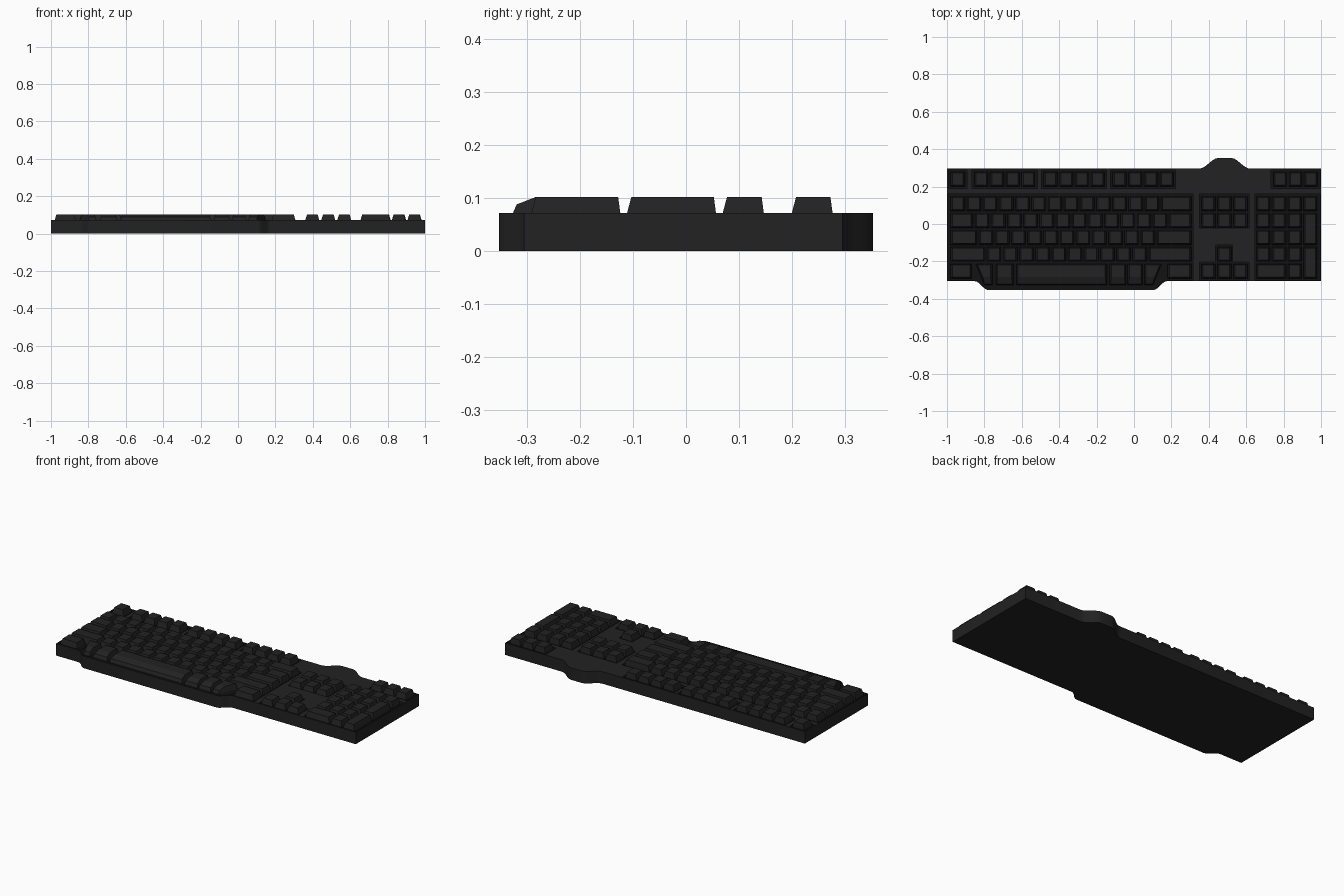
import bpy, bmesh, math

if "Cube" in bpy.data.objects:
    bpy.data.objects.remove(bpy.data.objects["Cube"])

BODY_TOP, FLOOR, KEY_TOP = 0.072, 0.048, 0.102
U = 0.0865            # key pitch
GAP = 0.011
ROW_TOP = [0.147 - 0.0904 * i for i in range(5)]
ROW_H = 0.0775


def material(name, v):
    m = bpy.data.materials.new(name)
    m.diffuse_color = (v, v, v, 1)
    m.use_nodes = True
    m.node_tree.nodes["Principled BSDF"].inputs["Base Color"].default_value = m.diffuse_color
    return m


CASE = material("charcoal case", 0.016)
WELL = material("black well", 0.006)
KEY = material("charcoal key", 0.016)


def finish(name, bm, mats):
    bmesh.ops.recalc_face_normals(bm, faces=bm.faces)
    me = bpy.data.meshes.new(name)
    bm.to_mesh(me)
    bm.free()
    for m in mats:
        me.materials.append(m)
    ob = bpy.data.objects.new(name, me)
    bpy.context.collection.objects.link(ob)
    return ob


def prism(bm, pts, z0, z1):
    lo = [bm.verts.new((x, y, z0)) for x, y in pts]
    hi = [bm.verts.new((x, y, z1)) for x, y in pts]
    n = len(pts)
    bm.faces.new(lo[::-1])
    bm.faces.new(hi)
    for i in range(n):
        j = (i + 1) % n
        bm.faces.new((lo[i], lo[j], hi[j], hi[i]))


def bulge(a, b, c, d, y0, y1, n=7):
    """S-curve from y0 out to y1 between a-b, and back between c-d."""
    s = lambda t: t * t * (3 - 2 * t)
    up = [(a + (b - a) * i / n, y0 + (y1 - y0) * s(i / n)) for i in range(n + 1)]
    dn = [(c + (d - c) * i / n, y1 + (y0 - y1) * s(i / n)) for i in range(n + 1)]
    return up + dn


def rect(x0, x1, y0, y1):
    return [(x0, y0), (x1, y0), (x1, y1), (x0, y1)]


# Case with front lip and rear bump
bm = bmesh.new()
outline = ([(-1, -0.306)] + bulge(-0.85, -0.78, 0.105, 0.175, -0.306, -0.353)
           + [(1, -0.306), (1, 0.296)]
           + bulge(0.35, 0.45, 0.52, 0.62, 0.296, 0.353)[::-1] + [(-1, 0.296)])
prism(bm, outline, 0, BODY_TOP)
case = finish("case", bm, [CASE, WELL])

# Wells sunk around each key group
F_GROUPS = [("escape_key", -0.98, 1, U), ("function_keys_left", -0.853, 4, 0.084),
            ("function_keys_middle", -0.483, 4, 0.084),
            ("function_keys_right", -0.114, 4, 0.084), ("media_keys", 0.745, 3, 0.0825)]
wells = [[(-0.995, -0.299)] + bulge(-0.842, -0.79, 0.115, 0.167, -0.299, -0.341)
         + [(0.316, -0.299), (0.316, 0.16), (-0.995, 0.16)],
         rect(0.351, 0.614, -0.022, 0.16),
         [(0.351, -0.299), (0.614, -0.299), (0.614, -0.204), (0.527, -0.204),
          (0.527, -0.113), (0.437, -0.113), (0.437, -0.204), (0.351, -0.204)],
         rect(0.647, 0.994, -0.299, 0.16)]
wells += [rect(x - 0.012, x + n * p - GAP + 0.012, 0.19, 0.288) for _, x, n, p in F_GROUPS]
bm = bmesh.new()
for w in wells:
    prism(bm, w, FLOOR, 0.2)
cutter = finish("well_cutter", bm, [WELL])
cutter.hide_render = True
mod = case.modifiers.new("wells", 'BOOLEAN')
mod.operation, mod.solver, mod.object = 'DIFFERENCE', 'EXACT', cutter
bpy.context.view_layer.objects.active = case
case.select_set(True)
bpy.ops.object.modifier_apply(modifier=mod.name)
for p in case.data.polygons:
    p.material_index = 1 if abs(p.center.z - FLOOR) < 0.002 and p.normal.z > 0.9 else 0
bpy.ops.object.shade_smooth_by_angle(angle=math.radians(30))
bpy.data.objects.remove(cutter)


def key(bm, x0, x1, y0, y1, lip=False, sl=0, sr=0):
    """Tapered keycap; lip keys have a sloping front, sl/sr skew the front corners."""
    i, zb = 0.009, BODY_TOP
    rings = [(FLOOR - 0.004, 0, y0, y1), (zb, 0, y0, y1)]
    if lip:
        rings += [(0.088, i * 0.55, y0 + 0.007, y1 - 0.002),
                  (KEY_TOP, i, y0 + 0.043, y1 - 0.004)]
    else:
        rings += [(KEY_TOP, i, y0 + 0.008, y1 - 0.004)]
    loops = []
    for z, d, a, b in rings:
        k = (y1 - a) / (y1 - y0)      # skew follows depth
        pts = [(x0 + d + sl * k, a), (x1 - d - sr * k, a), (x1 - d, b), (x0 + d, b)]
        loops.append([bm.verts.new((x, y, z)) for x, y in pts])
    bm.faces.new(loops[0][::-1])
    bm.faces.new(loops[-1])
    for lo, hi in zip(loops, loops[1:]):
        for n in range(4):
            m = (n + 1) % 4
            bm.faces.new((lo[n], lo[m], hi[m], hi[n]))


def key_row(bm, x, widths, row, pitch=U, rows=1):
    """Row of keys with widths in key units."""
    y1 = ROW_TOP[row]
    y0 = ROW_TOP[row + rows - 1] - ROW_H
    for w in widths:
        key(bm, x, x + w * pitch - GAP, y0, y1)
        x += w * pitch


# Main typing block
main_rows = [("number_row", [1] * 13 + [2]), ("upper_letter_row", [1.5] + [1] * 12 + [1.5]),
             ("home_row", [1.75] + [1] * 11 + [2.25]),
             ("lower_letter_row", [2.25] + [1] * 10 + [2.75])]
for r, (name, widths) in enumerate(main_rows):
    bm = bmesh.new()
    key_row(bm, -0.98, widths, r)
    finish(name, bm, [KEY])

# Bottom row: plain corner keys, lipped keys between, with the space bar
y1 = ROW_TOP[4]
bm = bmesh.new()
for x0, x1 in [(-0.98, -0.868), (0.18, 0.307)]:
    key(bm, x0, x1, y1 - ROW_H, y1)
for x0, x1, sl, sr in [(-0.845, -0.757, 0.045, 0), (-0.738, -0.645, 0, 0),
                       (-0.13, -0.042, 0, 0), (-0.034, 0.046, 0, 0), (0.056, 0.147, 0, 0.045)]:
    key(bm, x0, x1, -0.327, y1, True, sl, sr)
finish("bottom_row", bm, [KEY])
bm = bmesh.new()
key(bm, -0.629, -0.145, -0.327, y1, True)
finish("space_bar", bm, [KEY])

# Function row groups
for name, x, n, p in F_GROUPS:
    bm = bmesh.new()
    for i in range(n):
        key(bm, x + i * p, x + (i + 1) * p - GAP, 0.2, 0.277)
    finish(name, bm, [KEY])

# Navigation and arrow keys
bm = bmesh.new()
for r in (0, 1):
    key_row(bm, 0.36, [1] * 3, r, 0.0855)
finish("navigation_keys", bm, [KEY])
bm = bmesh.new()
key_row(bm, 0.4455, [1], 3, 0.0855)
key_row(bm, 0.36, [1] * 3, 4, 0.0855)
finish("arrow_keys", bm, [KEY])

# Number pad
bm = bmesh.new()
NP, NX = 0.0838, 0.655
key_row(bm, NX, [1] * 4, 0, NP)
for r in (1, 2, 3):
    key_row(bm, NX, [1] * 3, r, NP)
key_row(bm, NX, [2, 1], 4, NP)
for r in (1, 3):
    key_row(bm, NX + 3 * NP, [1], r, NP, rows=2)
finish("number_pad", bm, [KEY])
